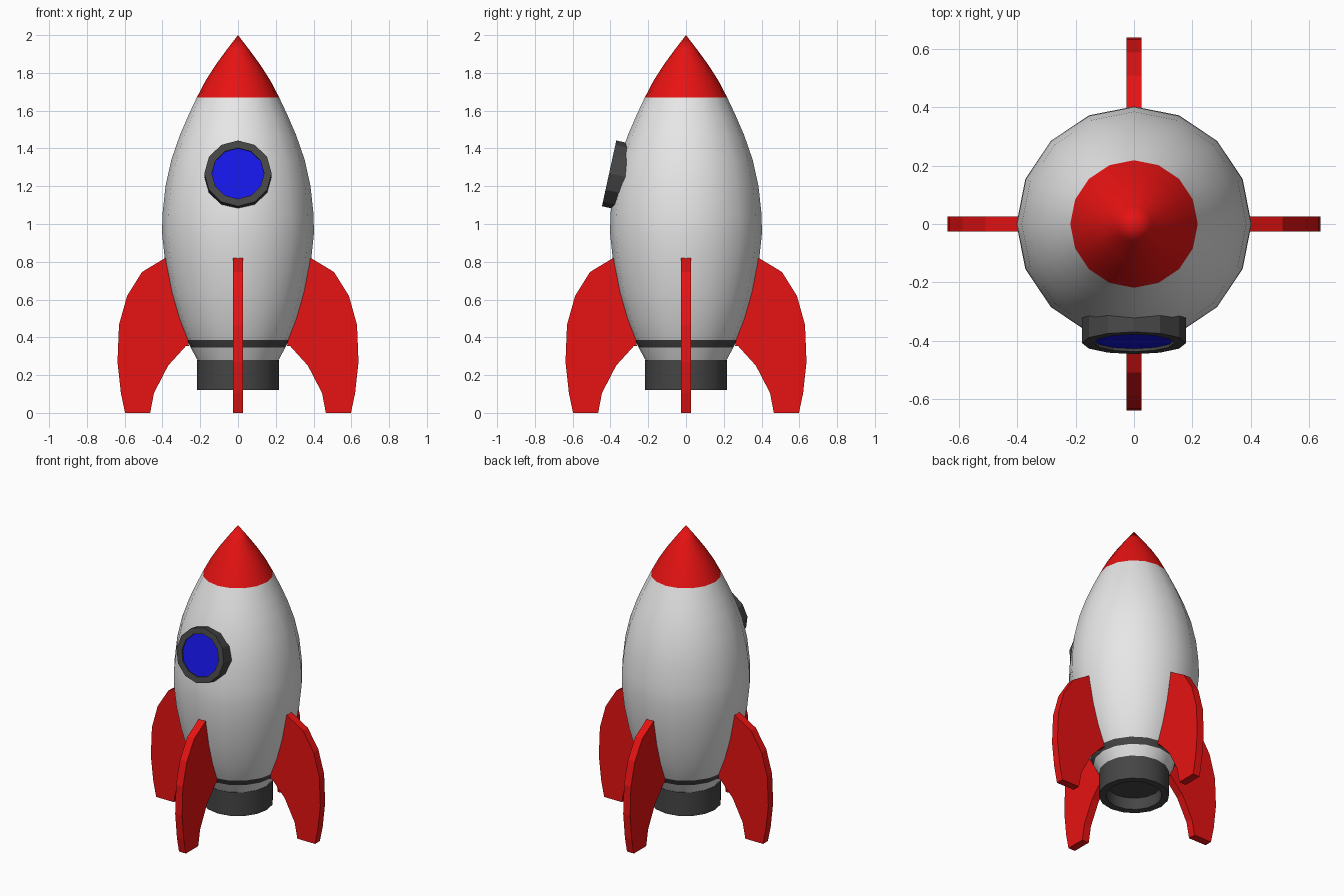
import bpy, bmesh, math
from mathutils import Matrix

cube = bpy.data.objects.get("Cube")
if cube:
    bpy.data.objects.remove(cube, do_unlink=True)


def material(name, r, g, b):
    m = bpy.data.materials.new(name)
    m.use_nodes = True
    m.diffuse_color = (r, g, b, 1)
    m.node_tree.nodes["Principled BSDF"].inputs["Base Color"].default_value = (r, g, b, 1)
    return m


white = material("hull white", 0.8, 0.8, 0.8)
red = material("bright red", 0.8, 0.006, 0.006)
dark = material("dark grey", 0.06, 0.06, 0.06)
blue = material("window blue", 0.008, 0.008, 0.8)


def finish(bm, name, mats, smooth=None):
    bmesh.ops.recalc_face_normals(bm, faces=bm.faces)
    mesh = bpy.data.meshes.new(name)
    bm.to_mesh(mesh)
    bm.free()
    for m in mats:
        mesh.materials.append(m)
    ob = bpy.data.objects.new(name, mesh)
    bpy.context.collection.objects.link(ob)
    if smooth:
        bpy.ops.object.select_all(action='DESELECT')
        ob.select_set(True)
        bpy.context.view_layer.objects.active = ob
        bpy.ops.object.shade_smooth_by_angle(angle=math.radians(smooth))
    return ob


def lathe(profile, sides):
    """Turn (radius, height) points around z; radius 0 closes to a point."""
    bm = bmesh.new()
    rings = []
    for r, z in profile:
        count = sides if r > 0 else 1
        rings.append([bm.verts.new((r * math.cos(math.tau * i / sides),
                                    r * math.sin(math.tau * i / sides), z))
                      for i in range(count)])
    for a, b in zip(rings, rings[1:]):
        for i in range(sides):
            j = (i + 1) % sides
            quad = [a[i % len(a)], a[j % len(a)], b[j % len(b)], b[i % len(b)]]
            bm.faces.new(list(dict.fromkeys(quad)))
    return bm


# Hull: collar, dark band and white body in one turned shape
hull = lathe([(0, 0.28), (0.215, 0.28), (0.25, 0.345), (0.27, 0.385), (0.315, 0.5),
              (0.355, 0.64), (0.386, 0.8), (0.402, 0.95), (0.4, 1.05), (0.384, 1.2),
              (0.353, 1.34), (0.308, 1.47), (0.265, 1.57), (0.218, 1.67)], 16)
for f in hull.faces:
    if 0.345 < f.calc_center_median().z < 0.385:
        f.material_index = 1
finish(hull, "hull", [white, dark], 30)

# Nose cone
finish(lathe([(0.218, 1.67), (0.172, 1.758), (0.12, 1.84), (0.06, 1.922), (0, 2)], 16),
       "nose_cone", [red], 40)

# Hollow engine nozzle
finish(lathe([(0, 0.28), (0.218, 0.28), (0.218, 0.12), (0.172, 0.12), (0.172, 0.2), (0, 0.2)], 16),
       "engine_nozzle", [dark], 30)

# Four swept fins
FIN = [(0.26, 0.355), (0.275, 0.355), (0.37, 0.25), (0.445, 0.105), (0.465, 0),
       (0.598, 0), (0.62, 0.105), (0.638, 0.27), (0.63, 0.466), (0.587, 0.62),
       (0.508, 0.746), (0.385, 0.82), (0.34, 0.82), (0.3, 0.6)]
for k, side in enumerate(["left", "back", "right", "front"]):
    bm = bmesh.new()
    face = bm.faces.new([bm.verts.new((x, -0.026, z)) for x, z in FIN])
    out = bmesh.ops.extrude_face_region(bm, geom=[face])
    moved = [v for v in out["geom"] if isinstance(v, bmesh.types.BMVert)]
    bmesh.ops.translate(bm, verts=moved, vec=(0, 0.052, 0))
    bm.transform(Matrix.Rotation(k * math.pi / 2, 4, 'Z'))
    finish(bm, side + "_fin", [red])

# Tilted porthole: frame and recessed glass
tilt = Matrix.Translation((0, -0.407, 1.268)) @ Matrix.Rotation(math.radians(77.7), 4, 'X')
frame = lathe([(0, -0.09), (0.178, -0.09), (0.178, 0), (0.138, 0), (0.138, -0.02)], 12)
glass = lathe([(0.138, -0.01), (0, -0.01)], 12)
for bm, name, mat in ((frame, "porthole_frame", dark), (glass, "porthole_glass", blue)):
    bm.transform(tilt)
    ob = finish(bm, name, [mat])
    if name == "porthole_glass" and ob.data.polygons[0].normal.y > 0:
        ob.data.flip_normals()
